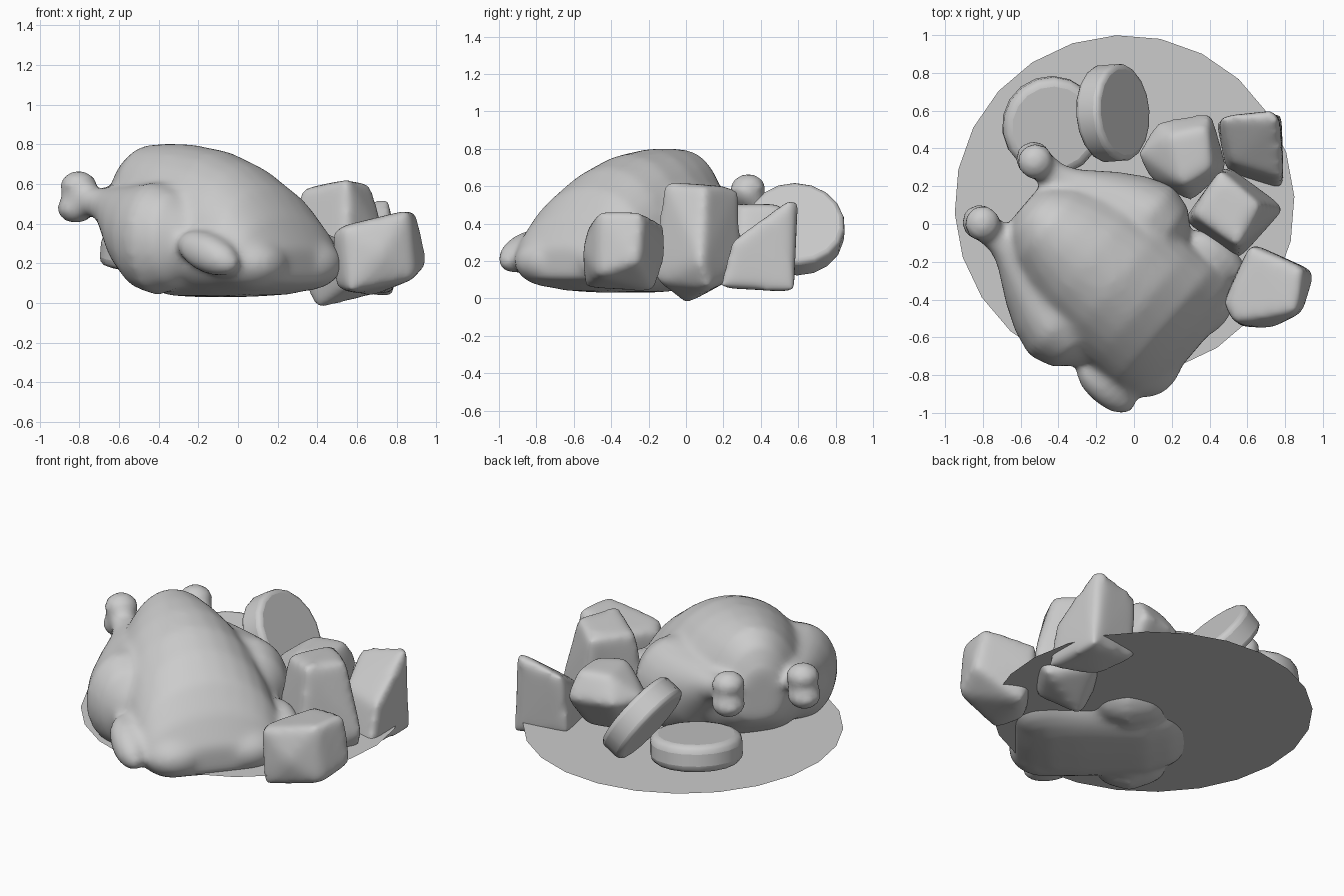
import bpy, bmesh, math
from mathutils import Vector, Matrix

if "Cube" in bpy.data.objects:
    bpy.data.objects.remove(bpy.data.objects["Cube"])


def finish(name, bm, smooth=True, angle=40):
    bmesh.ops.recalc_face_normals(bm, faces=bm.faces)
    me = bpy.data.meshes.new(name)
    bm.to_mesh(me)
    bm.free()
    ob = bpy.data.objects.new(name, me)
    bpy.context.collection.objects.link(ob)
    bpy.ops.object.select_all(action='DESELECT')
    bpy.context.view_layer.objects.active = ob
    ob.select_set(True)
    if smooth:
        bpy.ops.object.shade_smooth_by_angle(angle=math.radians(angle))
    return ob


def soften(ob, voxel, steps):
    """Fuse overlapping volumes into one rounded skin."""
    r = ob.modifiers.new("fuse", 'REMESH')
    r.mode = 'VOXEL'
    r.voxel_size = voxel
    r.use_smooth_shade = True
    s = ob.modifiers.new("soften", 'SMOOTH')
    s.factor = 0.5
    s.iterations = steps


def blob(bm, pos, radii, tilt=0.0):
    m = (Matrix.Translation(pos) @ Matrix.Rotation(tilt, 4, 'Y')
         @ Matrix.Diagonal((*radii, 1)))
    bmesh.ops.create_uvsphere(bm, u_segments=24, v_segments=16, radius=1, matrix=m)


def loft(bm, rings):
    loops = [[bm.verts.new(p) for p in ring] for ring in rings]
    n = len(loops[0])
    for a, b in zip(loops, loops[1:]):
        for i in range(n):
            bm.faces.new((a[i], a[(i + 1) % n], b[(i + 1) % n], b[i]))
    bm.faces.new(loops[0][::-1])
    bm.faces.new(loops[-1])


# Serving plate: a flat disc
bm = bmesh.new()
bmesh.ops.create_circle(bm, cap_ends=True, segments=24, radius=0.9,
                        matrix=Matrix.Translation((-0.05, 0.1, 0.115)) @ Matrix.Rotation(0.05, 4, 'Z'))
finish("plate", bm, smooth=False)

# Roast bird, built along local x (legs to neck), then turned on the plate
bm = bmesh.new()
stations = [  # along, half width, bottom, top
    (0.10, 0.12, 0.29, 0.60), (0.16, 0.20, 0.23, 0.73), (0.26, 0.28, 0.16, 0.795),
    (0.40, 0.35, 0.07, 0.805), (0.55, 0.40, 0.03, 0.80), (0.74, 0.42, 0.03, 0.77),
    (0.92, 0.425, 0.03, 0.70), (1.08, 0.43, 0.04, 0.59), (1.20, 0.40, 0.07, 0.44),
    (1.29, 0.28, 0.11, 0.27)]
rings = []
for x, w, lo, hi in stations:
    mid = lo + 0.36 * (hi - lo)
    ring = []
    for k in range(28):
        a = 2 * math.pi * k / 28
        c, s = math.cos(a), math.sin(a)
        c = math.copysign(abs(c) ** (1.0 if s > 0 else 0.6), c)
        ring.append((x, w * c, mid + s * ((hi - mid) if s > 0 else (mid - lo))))
    rings.append(ring)
loft(bm, rings)

for side in (1, -1):
    # drumstick: tapered tube swelling into the thigh
    leg = [(-0.03, 0.215, 0.53, 0.090), (0.05, 0.22, 0.52, 0.080), (0.12, 0.225, 0.505, 0.078),
           (0.19, 0.235, 0.48, 0.095), (0.26, 0.25, 0.44, 0.13), (0.36, 0.28, 0.38, 0.175),
           (0.50, 0.33, 0.335, 0.21), (0.64, 0.36, 0.325, 0.23), (0.77, 0.36, 0.32, 0.195),
           (0.87, 0.34, 0.31, 0.12)]
    rings = []
    for x, y, z, r in leg:
        tall = 1.0 + 0.25 * max(0, min(1, (x - 0.2) / 0.2))
        rings.append([(x, side * y + r * math.cos(2 * math.pi * k / 20),
                       z + tall * r * math.sin(2 * math.pi * k / 20)) for k in range(20)])
    loft(bm, rings)
    # knuckles at the bone end
    blob(bm, (-0.005, side * 0.215, 0.592), (0.095, 0.098, 0.076))
    blob(bm, (-0.02, side * 0.22, 0.475), (0.095, 0.098, 0.076))
    # shoulder lobe and folded wing
    blob(bm, (1.12, side * 0.21, 0.20), (0.20, 0.20, 0.14))
    blob(bm, (1.055, side * 0.45, 0.25), (0.20, 0.10, 0.10), tilt=0.35)
bird = finish("roast_bird", bm)
soften(bird, 0.022, 13)
bird.location = (-0.66, 0.165, 0)
bird.rotation_euler[2] = -math.radians(40.4)


# Thick root-vegetable slices
def slice_disc(name, pos, normal, radius, thick, bevel):
    bm = bmesh.new()
    rot = Vector(normal).to_track_quat('Z', 'Y').to_matrix().to_4x4()
    bmesh.ops.create_cone(bm, cap_ends=True, segments=18, radius1=radius, radius2=radius,
                          depth=thick, matrix=Matrix.Translation(pos) @ rot)
    ob = finish(name, bm)
    b = ob.modifiers.new("round", 'BEVEL')
    b.width = bevel
    b.segments = 3
    b.limit_method = 'ANGLE'
    b.angle_limit = math.radians(50)


slice_disc("flat_slice", (-0.435, 0.52, 0.25), (0.08, -0.10, 1), 0.262, 0.16, 0.045)
slice_disc("leaning_slice", (-0.112, 0.588, 0.37), (0.82, 0.06, 0.54), 0.26, 0.15, 0.03)


# Cut potato chunks: rounded convex hulls
def chunk(name, pts):
    bm = bmesh.new()
    c = sum((Vector(p) for p in pts), Vector()) / len(pts)
    for p in pts:
        bm.verts.new(c + (Vector(p) - c) * 1.09)
    bmesh.ops.convex_hull(bm, input=bm.verts)
    junk = [v for v in bm.verts if not v.link_faces]
    bmesh.ops.delete(bm, geom=junk, context='VERTS')
    soften(finish(name, bm), 0.02, 28)


chunk("chunk_front", [
    (.62, -.13, .39), (.88, -.24, .45), (.85, -.46, .455), (.54, -.51, .38), (.49, -.42, .36),
    (.63, -.12, .24), (.94, -.26, .20), (.88, -.46, .13), (.57, -.53, .07), (.50, -.38, .09),
    (.68, -.18, .05), (.72, -.54, .25)])
chunk("chunk_middle", [
    (.32, .05, .55), (.46, .27, .57), (.55, -.11, .60), (.66, .10, .58), (.28, .02, .25),
    (.55, -.17, .20), (.78, .08, .20), (.50, .29, .15), (.40, .0, -.01), (.72, .12, .07),
    (.58, -.14, .10)])
chunk("chunk_right", [
    (.46, .56, .45), (.72, .59, .50), (.76, .55, .52), (.78, .25, .30), (.52, .33, .32),
    (.78, .19, .07), (.77, .57, .05), (.45, .53, .10), (.50, .28, .08)])
chunk("chunk_back", [
    (.26, .22, .49), (.40, .30, .49), (.38, .50, .49), (.20, .46, .49), (.03, .37, .36),
    (.13, .53, .36), (.40, .58, .35), (.48, .30, .27), (.30, .13, .30), (.10, .24, .30),
    (.15, .27, .14), (.38, .24, .13), (.38, .42, .14), (.17, .38, .15)])
